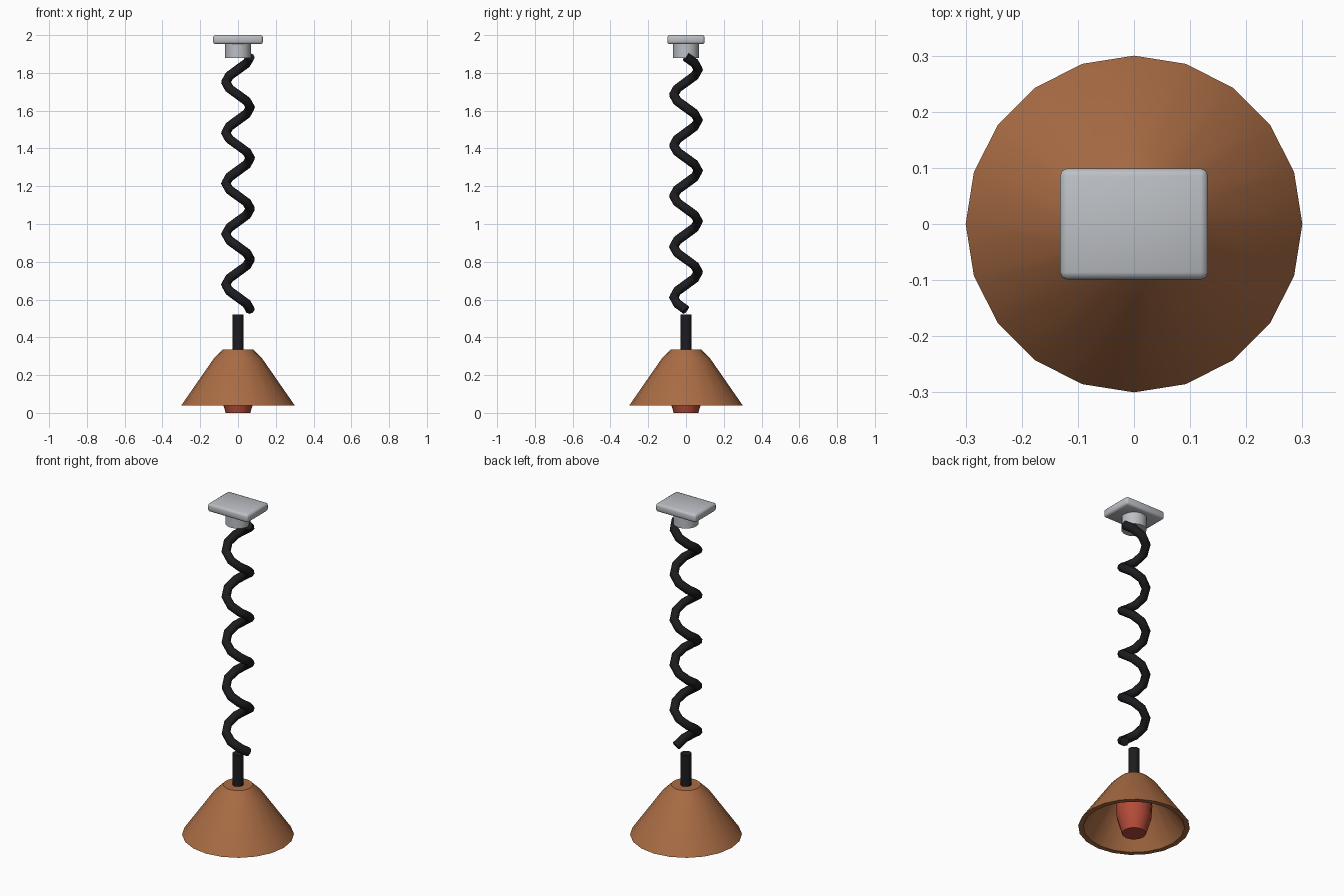
import bpy, bmesh
from math import sin, cos, pi, radians

cube = bpy.data.objects.get("Cube")
if cube:
    bpy.data.objects.remove(cube, do_unlink=True)


def material(name, rgb):
    m = bpy.data.materials.new(name)
    m.use_nodes = True
    m.diffuse_color = (*rgb, 1)
    bsdf = next(n for n in m.node_tree.nodes if n.type == 'BSDF_PRINCIPLED')
    bsdf.inputs["Base Color"].default_value = (*rgb, 1)
    return m


COPPER = material("copper brown", (0.40, 0.15, 0.058))
BLACK = material("cable black", (0.012, 0.012, 0.014))
GREY = material("light grey", (0.50, 0.52, 0.55))
RED = material("bulb red", (0.45, 0.07, 0.04))


def finish(name, bm, mat, angle=40):
    """Turn a bmesh into a smooth object with sharp edges kept."""
    bmesh.ops.recalc_face_normals(bm, faces=bm.faces)
    mesh = bpy.data.meshes.new(name)
    bm.to_mesh(mesh)
    bm.free()
    mesh.materials.append(mat)
    ob = bpy.data.objects.new(name, mesh)
    bpy.context.collection.objects.link(ob)
    bpy.ops.object.select_all(action='DESELECT')
    ob.select_set(True)
    bpy.context.view_layer.objects.active = ob
    bpy.ops.object.shade_smooth_by_angle(angle=radians(angle))
    return ob


def lathe(name, profile, sides, mat):
    """Revolve (radius, z) points about z and cap both ends."""
    bm = bmesh.new()
    rings = [[bm.verts.new((r * cos(2 * pi * i / sides), r * sin(2 * pi * i / sides), z))
              for i in range(sides)] for r, z in profile]
    for a, b in zip(rings, rings[1:]):
        for i in range(sides):
            j = (i + 1) % sides
            bm.faces.new((a[i], a[j], b[j], b[i]))
    bm.faces.new(rings[0])
    bm.faces.new(rings[-1])
    return finish(name, bm, mat)


# Hollow lampshade: inside top, down to the rim, up the outside
lathe("lampshade", [(0.07, 0.31), (0.115, 0.27), (0.272, 0.04),
                    (0.30, 0.04), (0.13, 0.285), (0.08, 0.335)], 20, COPPER)

# Bulb and the stem above the shade
lathe("bulb", [(0.065, 0.0), (0.074, 0.03), (0.095, 0.10),
               (0.10, 0.18), (0.06, 0.31)], 12, RED)
lathe("stem", [(0.03, 0.32), (0.03, 0.52)], 12, BLACK)

# Coiled cable
TURNS, STEPS, RADIUS = 5, 8, 0.065
LOW, HIGH = 0.545, 1.885
curve = bpy.data.curves.new("coil_path", 'CURVE')
curve.dimensions = '3D'
curve.bevel_depth = 0.025
curve.bevel_resolution = 2
curve.use_fill_caps = True
spline = curve.splines.new('POLY')
count = TURNS * STEPS
spline.points.add(count)
for i, p in enumerate(spline.points):
    a = -2 * pi * i / STEPS
    p.co = (RADIUS * cos(a), RADIUS * sin(a), LOW + (HIGH - LOW) * i / count, 1)
path = bpy.data.objects.new("coil_path", curve)
bpy.context.collection.objects.link(path)
bm = bmesh.new()
bm.from_mesh(path.to_mesh())
path.to_mesh_clear()
bpy.data.objects.remove(path, do_unlink=True)
bmesh.ops.remove_doubles(bm, verts=bm.verts, dist=0.0005)
finish("coiled_cable", bm, BLACK, 50)

# Ceiling collar and bevelled ceiling plate
lathe("ceiling_collar", [(0.068, 1.88), (0.068, 1.96)], 20, GREY)
bm = bmesh.new()
bmesh.ops.create_cube(bm, size=1)
for v in bm.verts:
    v.co = (v.co.x * 0.264, v.co.y * 0.198, v.co.z * 0.048 + 1.976)
bmesh.ops.bevel(bm, geom=bm.edges[:], offset=0.013, segments=2, profile=0.5,
                affect='EDGES')
finish("ceiling_plate", bm, GREY, 60)
